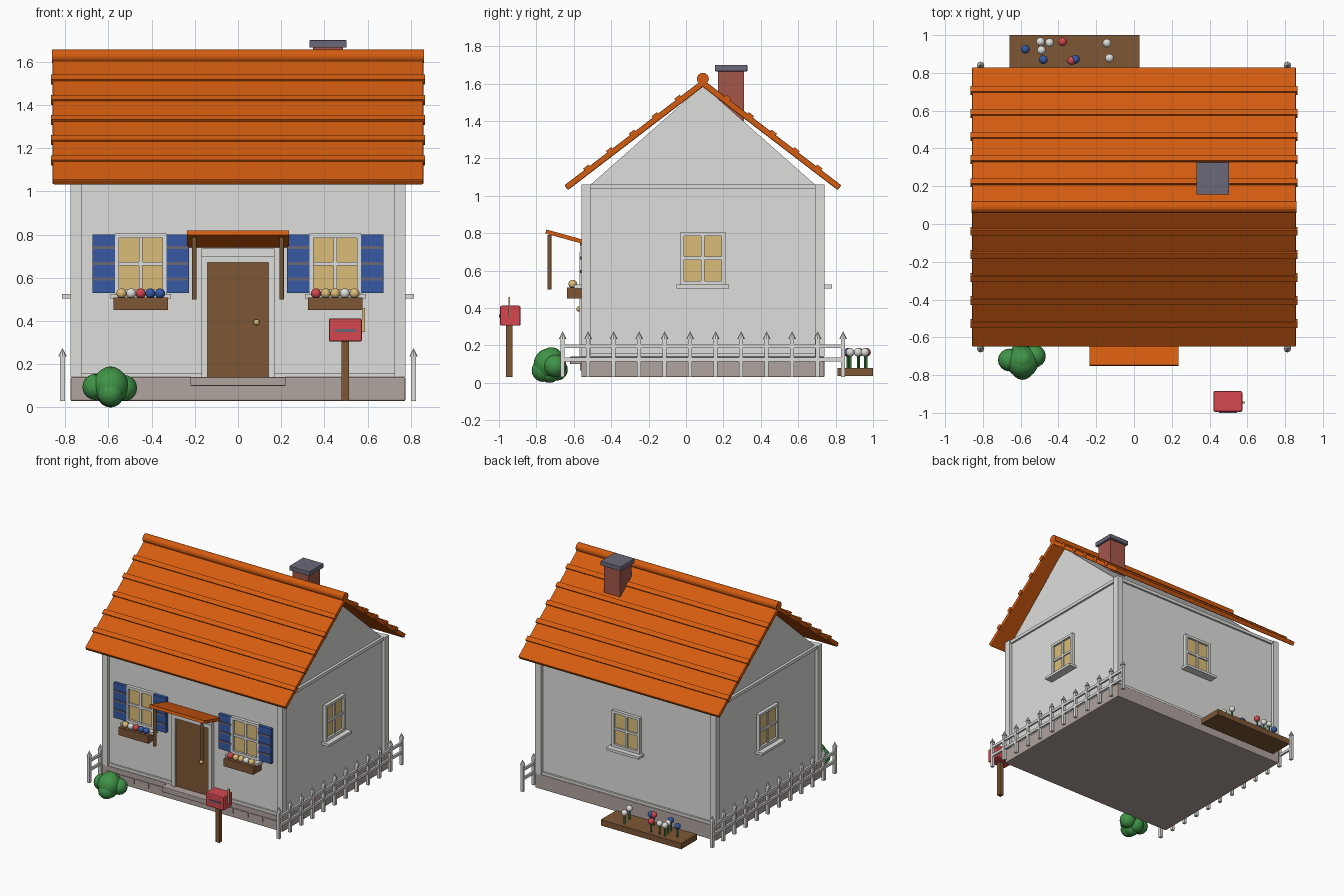
import bpy, bmesh, math
from mathutils import Matrix, Vector

if "Cube" in bpy.data.objects:
    bpy.data.objects.remove(bpy.data.objects["Cube"])


def lin(c):
    return c / 12.92 if c <= 0.04045 else ((c + 0.055) / 1.055) ** 2.4


def material(name, r, g, b):
    m = bpy.data.materials.new(name)
    m.diffuse_color = (lin(r), lin(g), lin(b), 1)
    m.use_nodes = True
    m.node_tree.nodes["Principled BSDF"].inputs["Base Color"].default_value = m.diffuse_color
    return m


WHITE = material("white paint", 0.87, 0.87, 0.86)
ORANGE = material("orange tile", 0.83, 0.36, 0.06)
BROWN = material("brown wood", 0.49, 0.34, 0.21)
SLATE = material("slate grey", 0.42, 0.41, 0.47)
BRICK = material("brick red", 0.64, 0.34, 0.29)
BLUE = material("shutter blue", 0.21, 0.35, 0.64)
RED = material("bright red", 0.83, 0.28, 0.31)
GREEN = material("leaf green", 0.25, 0.58, 0.28)
TAN = material("warm tan", 0.86, 0.74, 0.47)
STONE = material("foundation stone", 0.69, 0.64, 0.62)


def finish(name, bm, mat, M=Matrix(), smooth=False):
    bmesh.ops.recalc_face_normals(bm, faces=bm.faces)
    me = bpy.data.meshes.new(name)
    bm.to_mesh(me)
    bm.free()
    me.transform(M)
    me.materials.append(mat)
    for p in me.polygons:
        p.use_smooth = smooth
    ob = bpy.data.objects.new(name, me)
    bpy.context.collection.objects.link(ob)
    return ob


def box(name, x, y, z, mat, M=Matrix(), bevel=0):
    """Box from (min, max) ranges."""
    bm = bmesh.new()
    bmesh.ops.create_cube(bm, size=1)
    for v in bm.verts:
        v.co = Vector([(r[0] + r[1]) / 2 + c * (r[1] - r[0]) for r, c in zip((x, y, z), v.co)])
    if bevel:
        bmesh.ops.bevel(bm, geom=bm.edges[:], offset=bevel, segments=2, profile=0.5, affect='EDGES')
    return finish(name, bm, mat, M)


def ball(name, c, r, mat):
    bm = bmesh.new()
    bmesh.ops.create_uvsphere(bm, u_segments=16, v_segments=10, radius=r)
    return finish(name, bm, mat, Matrix.Translation(c), True)


def rod(name, c, r1, r2, h, mat, sides=12, M=Matrix()):
    """Cylinder or cone standing on point c."""
    bm = bmesh.new()
    bmesh.ops.create_cone(bm, cap_ends=True, segments=sides, radius1=r1, radius2=r2, depth=h)
    return finish(name, bm, mat, Matrix.Translation(c) @ M @ Matrix.Translation((0, 0, h / 2)))


CY = 0.09                    # house centre in y
WX, WY = 0.75, 0.625         # wall half sizes

# Foundation, walls, gables
box("foundation", (-0.775, 0.775), (CY - 0.65, CY + 0.65), (0.03, 0.14), STONE, bevel=0.006)
box("walls", (-WX, WX), (CY - WY, CY + WY), (0.14, 1.06), WHITE)
bm = bmesh.new()
tri = bm.faces.new([bm.verts.new((-0.745, CY + y, z)) for y, z in ((-0.605, 1.055), (0.605, 1.055), (0, 1.59))])
ext = bmesh.ops.extrude_face_region(bm, geom=[tri])
bmesh.ops.translate(bm, vec=(1.49, 0, 0), verts=[g for g in ext["geom"] if isinstance(g, bmesh.types.BMVert)])
finish("gables", bm, WHITE)

# Foundation stones and front step
for s in (-1, 1):
    for i in range(4):
        x = s * (0.30 + i * 0.125)
        box("front_stone", (x - 0.055, x + 0.055), (-0.566, -0.55), (0.065, 0.105), STONE)
box("front_step", (-0.22, 0.22), (-0.62, -0.54), (0.10, 0.14), STONE, bevel=0.004)

# Corner posts and wall trim bands
for sx in (-1, 1):
    for sy in (-1, 1):
        x, y = sx * WX, CY + sy * WY
        box("corner_post", (x - 0.025, x + 0.025), (y - 0.025, y + 0.025), (0.14, 1.06), WHITE)
for z0, z1 in ((0.14, 0.16), (1.035, 1.06)):
    for s in (-1, 1):
        y, x = CY + s * WY, s * WX
        box("wall_band", (-WX, WX), (y - 0.015, y + 0.015), (z0, z1), WHITE)
        box("wall_band", (x - 0.015, x + 0.015), (CY - WY, CY + WY), (z0, z1), WHITE)

# Roof slopes with raised tile rows, and ridge
SL = math.atan(0.765)
for side, turn in (("front", 0), ("back", math.pi)):
    # local -y runs down the slope from the ridge
    M = Matrix.Translation((0, CY, 1.602)) @ Matrix.Rotation(turn, 4, 'Z') @ Matrix.Rotation(SL, 4, 'X')
    box(side + "_roof", (-0.858, 0.858), (-0.92, 0), (-0.016, 0.016), ORANGE, M, 0.006)
    for i in range(1, 6):
        d = i * 0.122 / math.cos(SL)
        box(side + "_tile_row", (-0.865, 0.865), (-d - 0.018, -d + 0.018), (-0.005, 0.026), ORANGE, M)
ridge = rod("ridge_cap", (-0.86, CY, 1.625), 0.032, 0.032, 1.72, ORANGE, 20, Matrix.Rotation(math.pi / 2, 4, 'Y'))

# Chimney
box("chimney", (0.347, 0.487), (0.17, 0.31), (1.40, 1.665), BRICK)
box("chimney_cap", (0.33, 0.503), (0.155, 0.328), (1.665, 1.70), SLATE, bevel=0.004)


# Windows: local x along the wall, local -y outward
def window(name, x, y, turn):
    M = Matrix.Translation((x, y, 0.665)) @ Matrix.Rotation(turn, 4, 'Z')
    box(name + "_glass", (-0.102, 0.102), (-0.008, 0.002), (-0.122, 0.122), TAN, M)
    for s in (-1, 1):
        a, b = sorted((s * 0.10, s * 0.12))
        box(name + "_frame_side", (a, b), (-0.025, 0), (-0.14, 0.14), WHITE, M)
        a, b = sorted((s * 0.12, s * 0.14))
        box(name + "_frame_rail", (-0.12, 0.12), (-0.025, 0), (a, b), WHITE, M)
    box(name + "_upright_bar", (-0.009, 0.009), (-0.018, 0), (-0.13, 0.13), WHITE, M)
    box(name + "_cross_bar", (-0.11, 0.11), (-0.018, 0), (-0.009, 0.009), WHITE, M)
    box(name + "_sill", (-0.14, 0.14), (-0.065, 0), (-0.16, -0.14), WHITE, M)


F = CY - WY                  # front wall plane
window("back_window", 0, CY + WY, math.pi)
window("right_window", WX, CY, math.pi / 2)
window("left_window", -WX, CY, -math.pi / 2)

# Front windows with shutters and flower boxes
blooms = {-1: (TAN, WHITE, RED, BLUE, BLUE), 1: (RED, TAN, TAN, WHITE, TAN)}
for s in (-1, 1):
    cx = s * 0.45
    window("front_window", cx, F, 0)
    for t in (-1, 1):
        x = cx + t * 0.169
        box("shutter", (x - 0.055, x + 0.055), (F - 0.025, F), (0.53, 0.80), BLUE)
        for z in (0.595, 0.667, 0.74):
            box("shutter_slat", (x - 0.05, x + 0.05), (F - 0.031, F - 0.02), (z - 0.007, z + 0.007), SLATE)
    box("flower_box", (cx - 0.127, cx + 0.127), (-0.637, F), (0.45, 0.51), BROWN)
    for i, m in enumerate(blooms[s]):
        x = cx + (i - 2) * 0.0445
        rod("box_stem", (x, -0.605, 0.49), 0.005, 0.005, 0.03, GREEN, 6)
        ball("box_flower", (x, -0.605, 0.528), 0.023, m)

# Door with frame and knob
box("door", (-0.14, 0.14), (F - 0.022, F), (0.14, 0.67), BROWN)
for s in (-1, 1):
    a, b = sorted((s * 0.14, s * 0.17))
    box("door_jamb", (a, b), (F - 0.035, F), (0.14, 0.70), WHITE)
box("door_head", (-0.14, 0.14), (F - 0.035, F), (0.67, 0.70), WHITE)
box("door_lintel", (-0.17, 0.17), (F - 0.028, F), (0.70, 0.735), WHITE)
ball("door_knob", (0.086, F - 0.037, 0.394), 0.014, TAN)

# Awning and its posts
M = Matrix.Translation((0, -0.645, 0.78)) @ Matrix.Rotation(-0.27, 4, 'X')
box("awning", (-0.235, 0.235), (-0.108, 0.108), (-0.011, 0.011), ORANGE, M)
for s in (-1, 1):
    rod("awning_post", (s * 0.202, -0.73, 0.50), 0.011, 0.011, 0.29, BROWN)

# Side fences
for s in (-1, 1):
    x = s * 0.812
    for i in range(12):
        y = -0.66 + i * 1.5 / 11
        box("picket", (x - 0.011, x + 0.011), (y - 0.011, y + 0.011), (0.03, 0.24), WHITE)
        rod("picket_tip", (x, y, 0.235), 0.02, 0.0, 0.04, WHITE, 8)
    for z in (0.125, 0.195):
        box("fence_rail", (x - 0.008, x + 0.008), (-0.66, 0.84), (z - 0.01, z + 0.01), WHITE)

# Mailbox
box("mailbox_post", (0.48, 0.514), (-0.962, -0.928), (0.03, 0.31), BROWN)
box("mailbox", (0.42, 0.574), (-0.994, -0.885), (0.305, 0.412), RED, bevel=0.008)
box("mailbox_slot", (0.45, 0.545), (-1.0, -0.99), (0.35, 0.364), SLATE)
box("mailbox_flag", (0.574, 0.588), (-0.95, -0.94), (0.35, 0.46), TAN)

# Bush
for x, y, z, r in ((-0.59, -0.73, 0.10, 0.085), (-0.66, -0.72, 0.095, 0.06), (-0.527, -0.70, 0.09, 0.06),
                   (-0.59, -0.72, 0.125, 0.065), (-0.59, -0.765, 0.065, 0.06), (-0.60, -0.69, 0.07, 0.058)):
    ball("bush", (x, y, z), r, GREEN)
ball("bush_base", (-0.59, -0.73, 0.06), 0.06, GREEN)

# Back flower bed
box("flower_bed", (-0.66, 0.03), (0.81, 1.0), (0.035, 0.08), BROWN)
for x, y, m in ((-0.575, 0.925, BLUE), (-0.495, 0.965, WHITE), (-0.447, 0.96, WHITE), (-0.49, 0.92, WHITE),
                (-0.378, 0.965, RED), (-0.48, 0.87, BLUE), (-0.33, 0.865, RED), (-0.31, 0.872, BLUE),
                (-0.143, 0.957, WHITE), (-0.13, 0.878, WHITE)):
    rod("bed_stem", (x, y, 0.075), 0.006, 0.006, 0.08, GREEN, 6)
    ball("bed_flower", (x, y, 0.163), 0.023, m)
